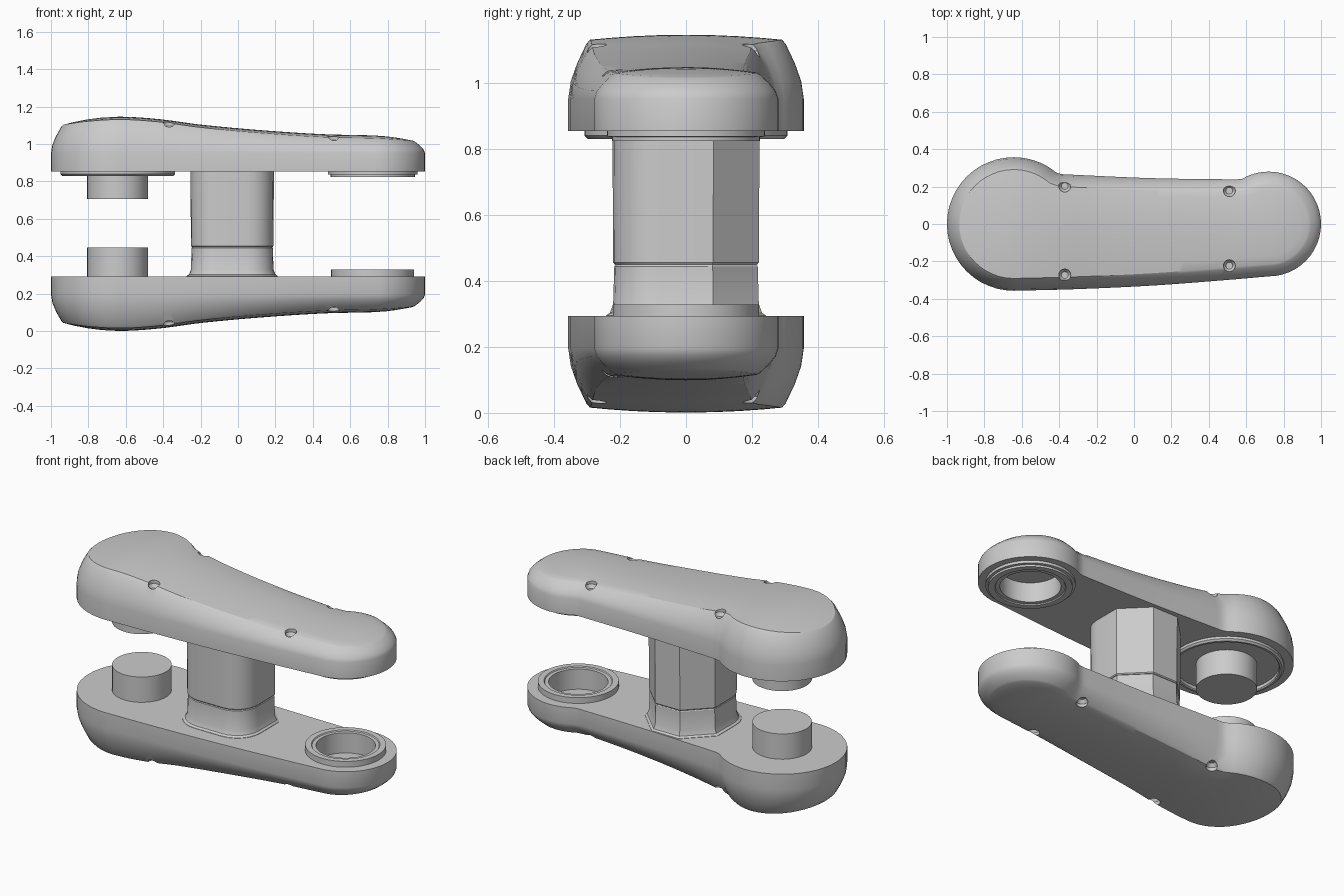
import bpy, bmesh, math
from mathutils import Vector

if "Cube" in bpy.data.objects:
    bpy.data.objects.remove(bpy.data.objects["Cube"])

H = 1.147            # overall height; the upper half is the lower half flipped
BIG, SMALL = (-0.643, 0.357), (0.72, 0.28)   # lobe centre x, radius
FACE = 0.293         # inner face of the lower plate


def curve(pts, x):
    """Smooth interpolation through (x, value) points."""
    x = min(max(x, pts[0][0]), pts[-1][0])
    slope = lambda a, b: (b[1] - a[1]) / (b[0] - a[0])
    i = max(k for k in range(len(pts) - 1) if pts[k][0] <= x)
    a, b = pts[i], pts[i + 1]
    ma = slope(pts[max(i - 1, 0)], b)
    mb = slope(a, pts[min(i + 2, len(pts) - 1)])
    w = b[0] - a[0]
    t = (x - a[0]) / w
    return ((2*t**3 - 3*t*t + 1) * a[1] + (t**3 - 2*t*t + t) * w * ma
            + (3*t*t - 2*t**3) * b[1] + (t**3 - t*t) * w * mb)


def loft(bm, rings, caps=(False, False), closed=False):
    rows = [[bm.verts.new(p) for p in r] for r in rings]
    n = len(rows[0])
    pairs = list(zip(rows, rows[1:])) + ([(rows[-1], rows[0])] if closed else [])
    for a, b in pairs:
        for i in range(n):
            j = (i + 1) % n
            bm.faces.new((a[i], a[j], b[j], b[i]))
    if caps[0]:
        bm.faces.new(rows[0])
    if caps[1]:
        bm.faces.new(rows[-1])


def lathe(bm, profile, cx, cy=0.0, n=48, closed=False):
    loft(bm, [[(cx + r * math.cos(2*math.pi*i/n), cy + r * math.sin(2*math.pi*i/n), z)
               for i in range(n)] for r, z in profile], closed=closed)


def finish(bm, name, flip=False):
    if flip:
        for v in bm.verts:
            v.co.z = H - v.co.z
    bmesh.ops.remove_doubles(bm, verts=bm.verts, dist=1e-5)
    bmesh.ops.recalc_face_normals(bm, faces=bm.faces)
    me = bpy.data.meshes.new(name)
    bm.to_mesh(me)
    bm.free()
    ob = bpy.data.objects.new(name, me)
    bpy.context.collection.objects.link(ob)
    return ob


def smooth(ob):
    bpy.ops.object.select_all(action='DESELECT')
    ob.select_set(True)
    bpy.context.view_layer.objects.active = ob
    bpy.ops.object.shade_smooth_by_angle(angle=math.radians(25))


def turned(name, profile, cx, flip, closed=False):
    bm = bmesh.new()
    lathe(bm, profile, cx, closed=closed)
    smooth(finish(bm, name, flip))


# Plan outline of a plate: two round lobes, waisted on +y, nearly straight on -y
NECK = [(-0.5, 0.272), (-0.38, 0.266), (0.1, 0.245), (0.6, 0.238), (0.72, 0.238)]
BELLY = [(BIG[0], BIG[1]), (-0.3, 0.348), (0.1, 0.329), (0.5, 0.299), (SMALL[0], SMALL[1])]


def lobe(c, x):
    return math.sqrt(max(c[1]**2 - (x - c[0])**2, 0))


def outline():
    xs = [BIG[0] + (SMALL[0] - BIG[0]) * i / 48 for i in range(49)]
    low = [Vector((x, -curve(BELLY, x))) for x in xs]
    up = [Vector((x, max(lobe(BIG, x), lobe(SMALL, x),
                         curve(NECK, x) if x > -0.45 else 0))) for x in xs]
    arc = lambda c, a0: [Vector((c[0] + c[1]*math.cos(a0 + math.pi*i/24),
                                 c[1]*math.sin(a0 + math.pi*i/24))) for i in range(1, 24)]
    return low + arc(SMALL, -math.pi/2) + up[::-1] + arc(BIG, math.pi/2)


# Crowned outer surface height along x
CROWN = [(-1, 0.045), (-0.94, 0.03), (-0.8, 0.01), (-0.62, 0.001), (-0.42, 0.014),
         (-0.2, 0.043), (0.1, 0.071), (0.45, 0.094), (0.75, 0.102), (0.95, 0.115), (1, 0.12)]


def plate(name, flip):
    pts = outline()
    n = len(pts)

    def inset(d):
        out = []
        for i in range(n):
            t = (pts[(i + 1) % n] - pts[i - 1]).normalized()
            out.append(pts[i] + Vector((-t.y, t.x)) * d)
        return out

    rim = inset(0.066)
    rings = [[(p.x, p.y, z) for p in pts] for z in (FACE, 0.195)]
    for f, d in ((0.3, 0.008), (0.6, 0.027), (0.93, 0.055), (1, 0.066)):
        rings.append([(p.x, p.y, 0.195 + f * (curve(CROWN, q.x) + 0.015 - 0.195))
                      for p, q in zip(inset(d), rim)])
    for k in (0.8, 0.55, 0.3, 0.0):
        ring = []
        for p, q in zip(rim, pts):
            sx = min(max(q.x, BIG[0]), SMALL[0])
            x = sx + (p.x - sx) * k
            ring.append((x, p.y * k, curve(CROWN, x) + 0.015 * k * k))
        rings.append(ring)
    bm = bmesh.new()
    loft(bm, rings, caps=(True, False))
    ob = finish(bm, name, flip)

    # Screw recesses and bearing socket
    bm = bmesh.new()
    for x, y in ((-0.37, 0.203), (-0.37, -0.273), (0.51, 0.178), (0.51, -0.223)):
        f = curve(CROWN, x) + 0.05
        lathe(bm, [(0, -0.1), (0.032, -0.1), (0.032, f - 0.02), (0.018, f), (0, f)], x, y, 20)
    lathe(bm, [(0, 0.2), (0.163, 0.2), (0.163, 0.4), (0, 0.4)], SMALL[0])
    cutter = finish(bm, name + "_cutter", flip)
    cutter.hide_render = True
    mod = ob.modifiers.new("recesses", 'BOOLEAN')
    mod.operation = 'DIFFERENCE'
    mod.solver = 'EXACT'
    mod.object = cutter
    bpy.context.view_layer.objects.active = ob
    bpy.ops.object.modifier_apply(modifier=mod.name)
    bpy.data.objects.remove(cutter)
    smooth(ob)


plate("lower_plate", False)
plate("upper_plate", True)

# Pegs on the large lobes
turned("lower_peg", [(0, 0.28), (0.163, 0.28), (0.163, 0.446), (0, 0.446)], BIG[0], False)
turned("upper_peg", [(0, 0.28), (0.163, 0.28), (0.163, 0.442), (0, 0.442)], BIG[0], True)

# Raised collars around the sockets and the lip around the upper peg
turned("lower_collar", [(0.163, 0.285), (0.222, 0.285), (0.222, 0.328), (0.188, 0.328),
                        (0.184, 0.322), (0.163, 0.322)], SMALL[0], False, True)
turned("upper_collar", [(0.163, 0.285), (0.24, 0.285), (0.24, 0.309), (0.225, 0.311),
                        (0.225, 0.323), (0.19, 0.323), (0.186, 0.317), (0.163, 0.317)],
       SMALL[0], True, True)
turned("upper_peg_lip", [(0.28, 0.285), (0.307, 0.285), (0.307, 0.307), (0.297, 0.317),
                         (0.285, 0.317), (0.28, 0.311)], BIG[0], True, True)

# Central post: chamfered at the back, rounded at the front, split in two
w, c = 0.223, 0.14
section = [(w, w - c), (w - c, w), (c - w, w), (-w, w - c)]
for cx, a0 in ((c - w, math.pi), (w - c, 1.5 * math.pi)):
    section += [(cx + c * math.cos(a0 + math.pi*i/12), c - w + c * math.sin(a0 + math.pi*i/12))
                for i in range(7)]


def post(name, levels):
    bm = bmesh.new()
    loft(bm, [[(-0.031 + x * s, y * s, z) for x, y in section] for z, s in levels], (True, True))
    smooth(finish(bm, name))


post("lower_post", [(0.285, 1.1), (0.295, 1.09), (0.303, 1.035), (0.33, 0.99),
                    (0.444, 0.975), (0.45, 0.955)])
post("upper_post", [(0.45, 0.97), (0.456, 0.99), (0.86, 1.0)])
